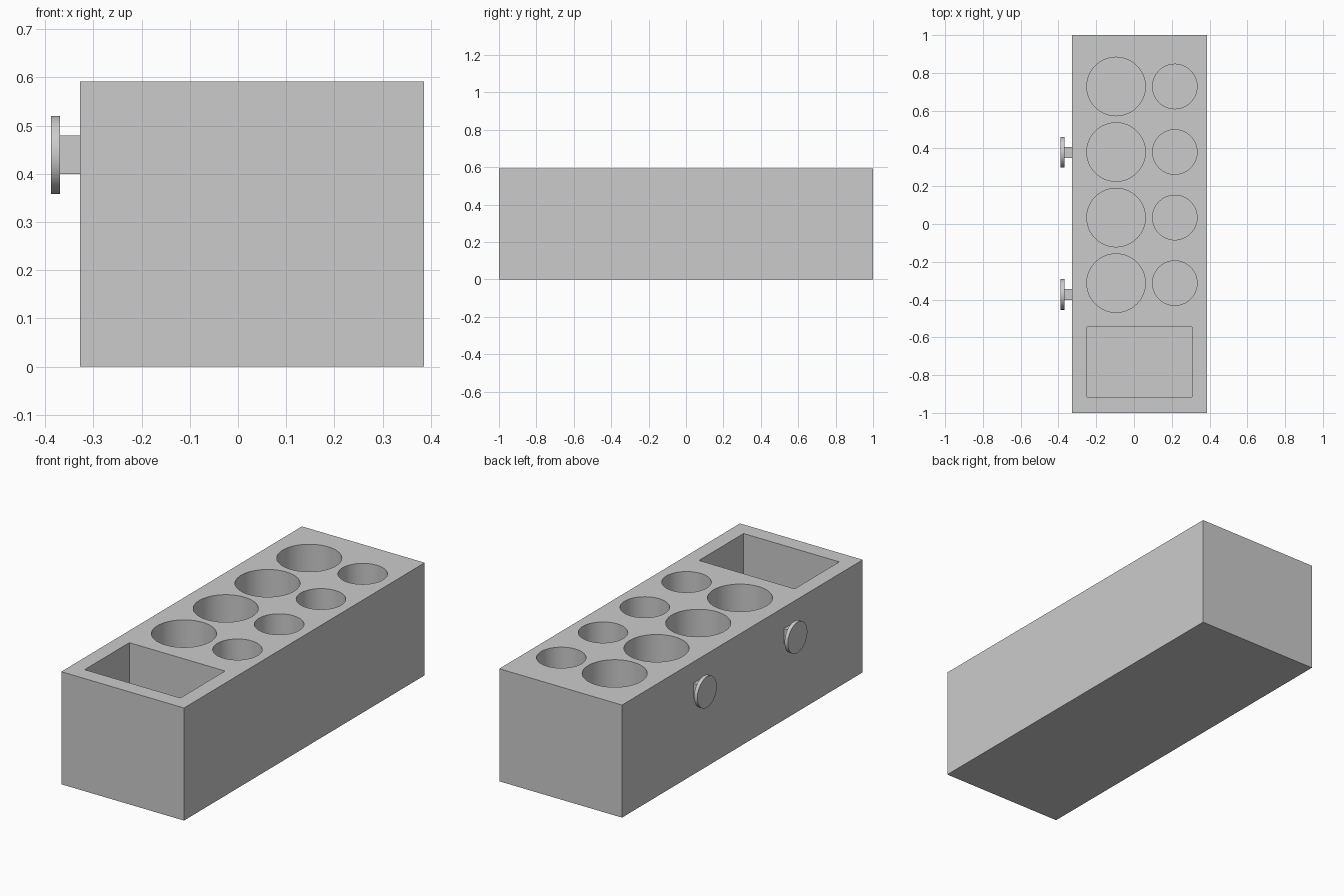
import bpy
import bmesh
import math
from mathutils import Matrix, Vector

if "Cube" in bpy.data.objects:
    bpy.data.objects.remove(bpy.data.objects["Cube"])

grey = bpy.data.materials.new("light_grey")
grey.diffuse_color = (0.6, 0.6, 0.6, 1)
grey.use_nodes = True
grey.node_tree.nodes["Principled BSDF"].inputs["Base Color"].default_value = grey.diffuse_color

X0, X1, TOP = -0.328, 0.386, 0.592
FLOOR = 0.08


def add_box(bm, lo, hi):
    lo, hi = Vector(lo), Vector(hi)
    size = hi - lo
    bmesh.ops.create_cube(bm, size=1, matrix=Matrix.Translation((lo + hi) / 2)
                          @ Matrix.Diagonal((*size, 1)))


def add_cylinder(bm, centre, radius, depth, rot=Matrix()):
    bmesh.ops.create_cone(bm, cap_ends=True, segments=64, radius1=radius, radius2=radius,
                          depth=depth, matrix=Matrix.Translation(centre) @ rot)


def make_object(name, bm):
    mesh = bpy.data.meshes.new(name)
    bm.to_mesh(mesh)
    bm.free()
    mesh.materials.append(grey)
    ob = bpy.data.objects.new(name, mesh)
    bpy.context.collection.objects.link(ob)
    return ob


def smooth(ob):
    bpy.ops.object.select_all(action='DESELECT')
    ob.select_set(True)
    bpy.context.view_layer.objects.active = ob
    bpy.ops.object.shade_smooth_by_angle(angle=math.radians(30))


# Solid block
bm = bmesh.new()
add_box(bm, (X0, -1, 0), (X1, 1, TOP))
block = make_object("block", bm)

# Pockets: two rows of round holes and one rectangular tray
bm = bmesh.new()
cut_top = TOP + 0.1
mid, depth = (cut_top + FLOOR) / 2, cut_top - FLOOR
for i in range(4):
    y = 0.728 - i * 0.347
    add_cylinder(bm, (-0.095, y, mid), 0.155, depth)
    add_cylinder(bm, (0.216, y, mid), 0.118, depth)
add_box(bm, (-0.25, -0.917, FLOOR), (0.307, -0.546, cut_top))
cutter = make_object("pocket_cutter", bm)
cutter.hide_render = True

mod = block.modifiers.new("pockets", 'BOOLEAN')
mod.operation = 'DIFFERENCE'
mod.solver = 'EXACT'
mod.object = cutter
bpy.context.view_layer.objects.active = block
bpy.ops.object.modifier_apply(modifier=mod.name)
bpy.data.objects.remove(cutter)
smooth(block)

# Knobs on the left side: rectangular stem and round disc
for name, y in (("back_knob", 0.379), ("front_knob", -0.373)):
    bm = bmesh.new()
    add_box(bm, (-0.37, y - 0.029, 0.4), (X0, y + 0.029, 0.48))
    add_cylinder(bm, (-0.3785, y, 0.439), 0.081, 0.019, Matrix.Rotation(math.pi / 2, 4, 'Y'))
    smooth(make_object(name, bm))
